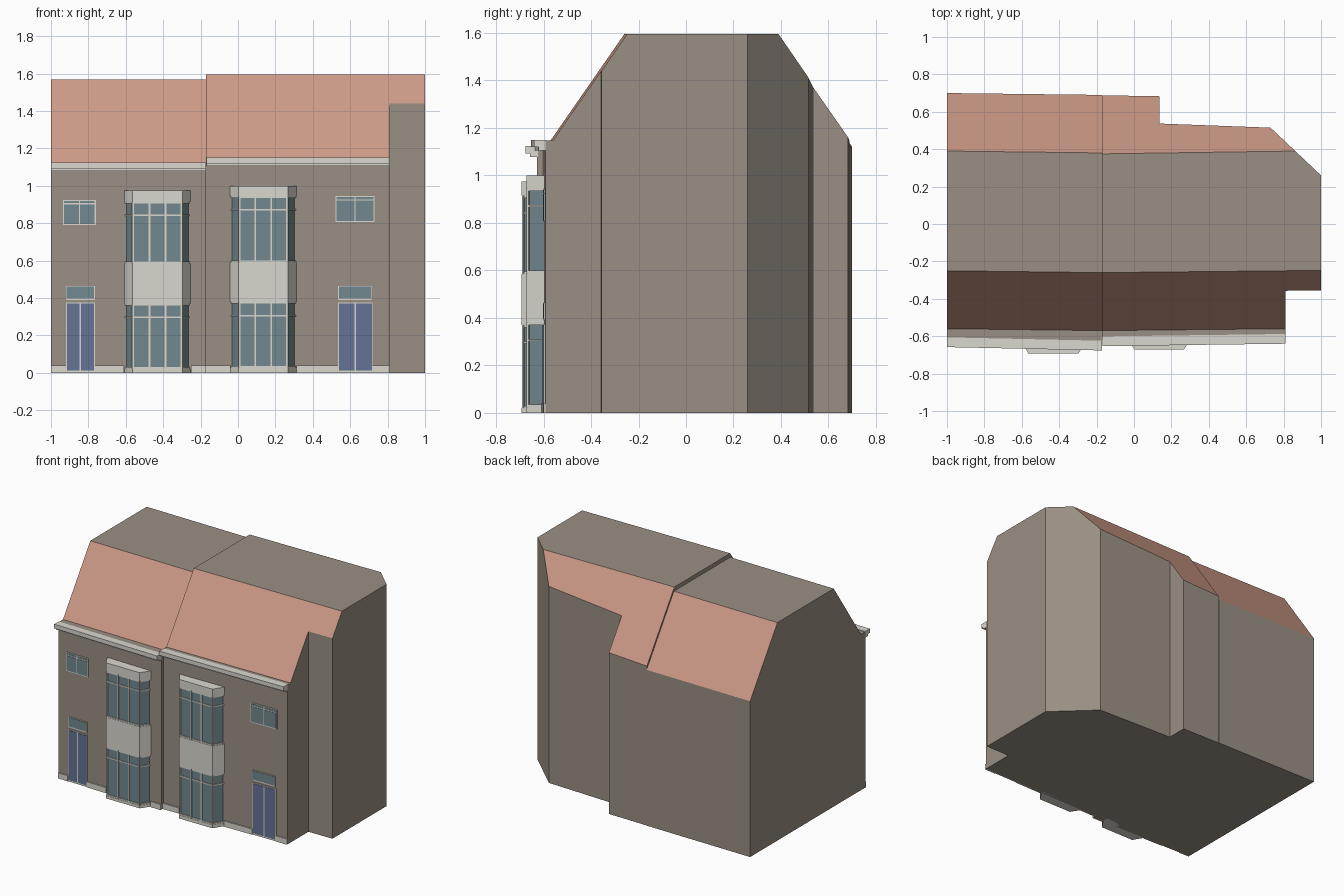
import bpy, bmesh
from mathutils import Vector

if "Cube" in bpy.data.objects:
    bpy.data.objects.remove(bpy.data.objects["Cube"])


def material(name, rgb):
    m = bpy.data.materials.new(name)
    lin = [((c / 255 + 0.055) / 1.055) ** 2.4 for c in rgb]
    m.diffuse_color = (*lin, 1)
    m.use_nodes = True
    m.node_tree.nodes["Principled BSDF"].inputs["Base Color"].default_value = m.diffuse_color
    return m


WALL = material("wall_taupe", (154, 144, 132))
ROOF = material("roof_terracotta", (204, 153, 135))
WHITE = material("trim_white", (218, 216, 207))
GLASS = material("glass_blue_grey", (114, 137, 143))
DOOR = material("door_blue", (100, 115, 149))


def prism(name, outline, z0, z1, mat, cuts=()):
    """Extrude a plan outline; optionally slice off roof slopes (3-point planes)."""
    bm = bmesh.new()
    face = bm.faces.new([bm.verts.new((x, y, z0)) for x, y in outline])
    ext = bmesh.ops.extrude_face_region(bm, geom=[face])
    for v in ext["geom"]:
        if isinstance(v, bmesh.types.BMVert):
            v.co.z = z1
    bmesh.ops.recalc_face_normals(bm, faces=bm.faces)
    for a, b, c in cuts:
        a, b, c = Vector(a), Vector(b), Vector(c)
        n = (b - a).cross(c - a).normalized()
        n = n if n.z > 0 else -n
        r = bmesh.ops.bisect_plane(bm, geom=bm.verts[:] + bm.edges[:] + bm.faces[:],
                                   plane_co=a, plane_no=n, clear_outer=True)
        edges = [e for e in r["geom_cut"] if isinstance(e, bmesh.types.BMEdge)]
        bmesh.ops.edgeloop_fill(bm, edges=edges)
    bmesh.ops.recalc_face_normals(bm, faces=bm.faces)
    for f in bm.faces:
        f.material_index = 1 if cuts and 0.2 < f.normal.z < 0.95 else 0
    me = bpy.data.meshes.new(name)
    bm.to_mesh(me)
    bm.free()
    me.materials.append(mat)
    if cuts:
        me.materials.append(ROOF)
    ob = bpy.data.objects.new(name, me)
    bpy.context.collection.objects.link(ob)
    return ob


def strip(name, p, q, f0, f1, z0, z1, t, mat):
    """Plate on the wall line p-q between fractions f0..f1, t proud of it."""
    p, q = Vector(p), Vector(q)
    d = (q - p).normalized()
    n = Vector((d.y, -d.x)) * t
    a, b = p.lerp(q, f0), p.lerp(q, f1)
    back = -n.normalized() * 0.004
    return prism(name, [a + back, b + back, b + n, a + n], z0, z1, mat)


# Main bodies with sloped roofs
prism("left_house", [(-1, -.56), (-.17, -.57), (-.17, .69), (-1, .70)], 0, 1.567, WALL, [
    ((-1, -.56, 1.12), (-.17, -.57, 1.12), (-1, -.25, 1.567)),
    ((-1, .70, 1.12), (-.17, .69, 1.12), (-1, .39, 1.567))])
prism("right_house", [(-.17, -.57), (.81, -.56), (.81, -.357), (1, -.355), (1, .26), (.73, .515),
                      (.135, .537), (.135, .683), (-.17, .688)], 0, 1.595, WALL, [
    ((-.17, -.57, 1.148), (.81, -.56, 1.148), (-.17, -.26, 1.595)),
    ((-.17, .375, 1.595), (.86, .39, 1.595), (-.17, .682, 1.155))])

LEFT = ((-1, -.61), (-.17, -.628))
RIGHT = ((-.17, -.605), (.81, -.592))


def house_front(side, wall, top, plinths, window, transom, door, bay, levels):
    p, q = wall
    span = q[0] - p[0]

    def plate(name, x0, x1, z0, z1, t, mat):
        strip(side + name, p, q, (x0 - p[0]) / span, (x1 - p[0]) / span, z0, z1, t, mat)

    # Facade, cornice and plinth
    prism(side + "facade", [p, q, (q[0], -.55), (p[0], -.55)], 0, top - .003, WALL)
    plate("cornice", p[0], q[0], top - .03, top, .048, WHITE)
    plate("cornice_lower_step", p[0], q[0], top - .045, top - .03, .03, WHITE)
    for x0, x1 in plinths:
        plate("plinth", x0, x1, 0, .04, .009, WHITE)

    # Windows: white frame plate with glass panes in front
    x0, x1, z0, z1 = window
    mid, b = (x0 + x1) / 2, .006
    plate("window_frame", x0, x1, z0, z1, .005, WHITE)
    for a, c in ((x0 + b, mid - b / 2), (mid + b / 2, x1 - b)):
        plate("window_pane", a, c, z0 + b, z1 - .024, .007, GLASS)
        plate("window_vent", a, c, z1 - .018, z1 - b, .007, GLASS)
    x0, x1, z0, z1 = transom
    plate("fanlight_frame", x0, x1, z0, z1, .005, WHITE)
    plate("fanlight_pane", x0 + .004, x1 - .004, z0 + .007, z1 - .004, .007, GLASS)

    # Double door
    x0, x1, z0, z1 = door
    mid = (x0 + x1) / 2
    plate("door_frame", x0 - .005, x1 + .005, 0, z1 + .006, .005, WHITE)
    for a, c in ((x0, mid - .004), (mid + .004, x1)):
        plate("door_leaf", a, c, z0, z1, .008, DOOR)

    # Two-storey bay: white bands, inset glass and frame bars
    cx = (bay[0][0] + bay[3][0]) / 2
    root = [(bay[3][0], -.58), (bay[0][0], -.58)]
    sill, low_top, up_bot, up_top, cap = levels
    for name, a, c in (("bay_sill", 0, sill), ("bay_panel", low_top, up_bot),
                       ("bay_cap", up_top, cap)):
        prism(side + name, bay + root, a, c, WHITE)
    inner = [(cx + (x - cx) * .965, y + .008) for x, y in bay]
    prism(side + "bay_glass", inner + [(inner[3][0], -.58), (inner[0][0], -.58)],
          sill, up_top, GLASS)
    for a, c, bar in ((sill, low_top, low_top - .078), (up_bot, up_top, up_top - .078)):
        for i in range(3):
            s, e = inner[i], inner[i + 1]
            length = (Vector(e) - Vector(s)).length
            w = .005 / length
            fracs = (0, 1 / 3, 2 / 3, 1) if i == 1 else (0, 1)
            for f in fracs:
                strip(side + "bay_mullion", s, e, max(0, f - w), min(1, f + w), a, c, .007, WHITE)
            for z, h in ((a, .01), (bar, .008), (c - .01, .01)):
                strip(side + "bay_rail", s, e, 0, 1, z, z + h, .006, WHITE)


house_front("left_", LEFT, 1.123, [(-1, -.92), (-.765, -.61), (-.25, -.17)],
            (-.935, -.76, .79, .925), (-.92, -.765, .39, .465), (-.915, -.77, .012, .37),
            [(-.61, -.615), (-.565, -.692), (-.297, -.692), (-.25, -.62)],
            (.02, .37, .585, .915, .975))
house_front("right_", RIGHT, 1.15, [(-.17, -.04), (.312, .535), (.72, .81)],
            (.52, .73, .805, .945), (.535, .715, .39, .465), (.54, .715, .012, .37),
            [(-.045, -.60), (.003, -.672), (.267, -.672), (.314, -.597)],
            (.025, .38, .59, .945, 1.0))
